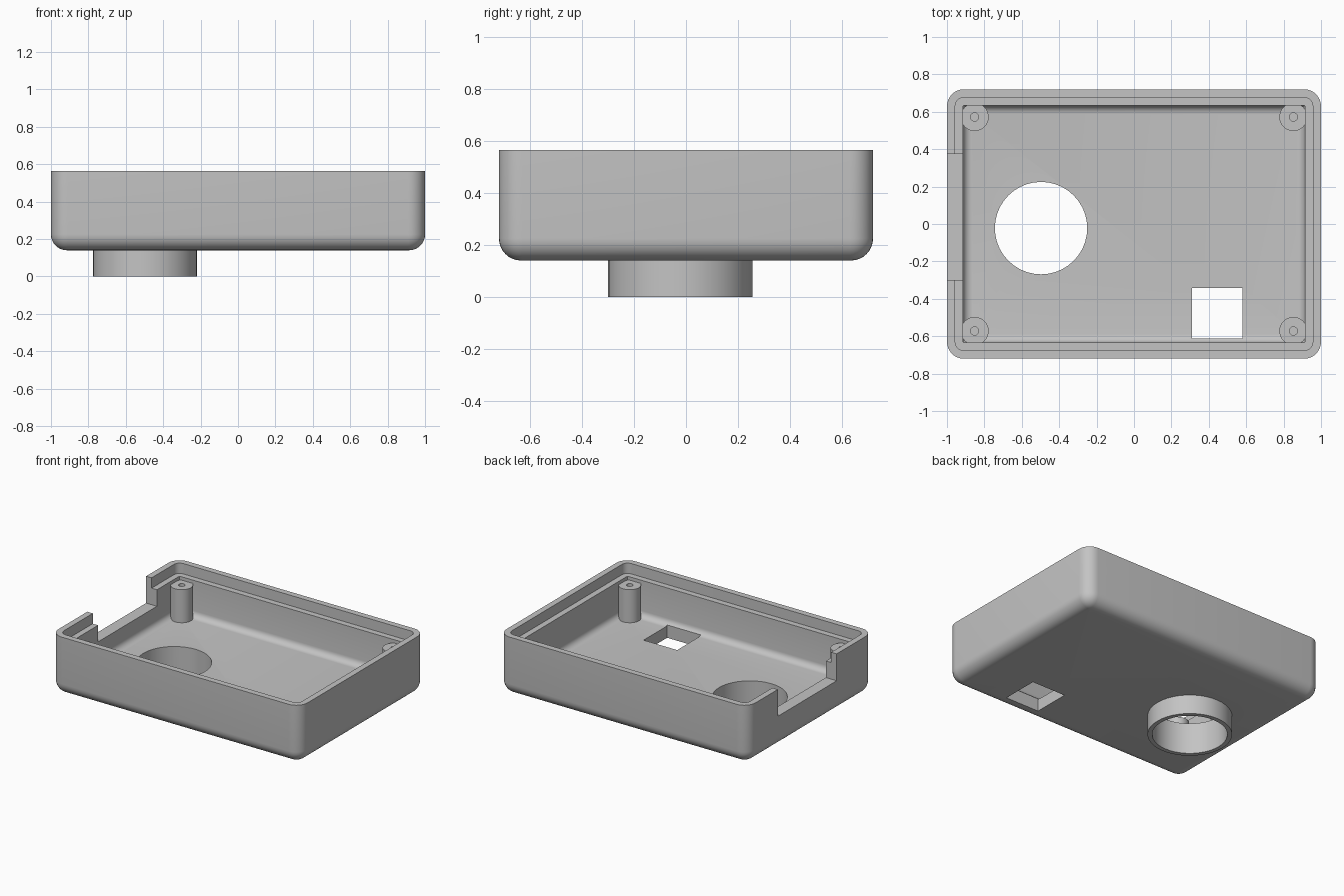
import bpy, bmesh, math

cube = bpy.data.objects.get("Cube")
if cube:
    bpy.data.objects.remove(cube, do_unlink=True)

HALF_X, HALF_Y, CORNER = 1.0, 0.72, 0.09
BASE, TOP, LEDGE, FLOOR = 0.14, 0.565, 0.49, 0.226
WALL, LIP = 0.087, 0.044
RING_AT = (-0.497, -0.022)

grey = bpy.data.materials.new("plain grey")
grey.use_nodes = True
grey.diffuse_color = (0.55, 0.55, 0.55, 1)
grey.node_tree.nodes["Principled BSDF"].inputs["Base Color"].default_value = (0.55, 0.55, 0.55, 1)


def rounded_loop(inset, z, steps=8):
    """Rounded rectangle, moved in from the outer outline by inset."""
    r = max(CORNER - inset, 0.004)
    cx, cy = HALF_X - inset - r, HALF_Y - inset - r
    pts = []
    for q, (sx, sy) in enumerate(((1, 1), (-1, 1), (-1, -1), (1, -1))):
        for i in range(steps + 1):
            a = math.pi / 2 * (q + i / steps)
            pts.append((sx * cx + r * math.cos(a), sy * cy + r * math.sin(a), z))
    return pts


def circle_loop(r, z, at=(0, 0), n=40):
    return [(at[0] + r * math.cos(2 * math.pi * i / n),
             at[1] + r * math.sin(2 * math.pi * i / n), z) for i in range(n)]


def loft(name, loops):
    """Closed solid skinned through loops of equal length."""
    bm = bmesh.new()
    rings = [[bm.verts.new(p) for p in loop] for loop in loops]
    n = len(rings[0])
    for a, b in zip(rings, rings[1:]):
        for i in range(n):
            j = (i + 1) % n
            bm.faces.new((a[i], a[j], b[j], b[i]))
    bm.faces.new(rings[0][::-1])
    bm.faces.new(rings[-1])
    bmesh.ops.recalc_face_normals(bm, faces=bm.faces)
    mesh = bpy.data.meshes.new(name)
    bm.to_mesh(mesh)
    bm.free()
    mesh.materials.append(grey)
    ob = bpy.data.objects.new(name, mesh)
    bpy.context.collection.objects.link(ob)
    return ob


def box(name, x0, x1, y0, y1, z0, z1):
    return loft(name, [[(x0, y0, z), (x1, y0, z), (x1, y1, z), (x0, y1, z)] for z in (z0, z1)])


def select_only(ob):
    bpy.ops.object.select_all(action='DESELECT')
    bpy.context.view_layer.objects.active = ob
    ob.select_set(True)


def combine(target, tool, operation):
    tool.hide_render = True
    mod = target.modifiers.new(operation.lower(), 'BOOLEAN')
    mod.operation, mod.solver, mod.object = operation, 'EXACT', tool
    select_only(target)
    bpy.ops.object.modifier_apply(modifier=mod.name)
    bpy.data.objects.remove(tool, do_unlink=True)


def smooth(ob):
    select_only(ob)
    bpy.ops.object.shade_smooth_by_angle(angle=math.radians(32))


# Open tray: outer fillet, outer wall, stepped rim, inner wall, inner fillet
loops = []
fillet, inner = 0.085, 0.045
for i in range(9):
    a = math.pi / 2 * i / 8
    loops.append(rounded_loop(fillet * (1 - math.sin(a)), BASE + fillet * (1 - math.cos(a))))
loops += [rounded_loop(0, TOP), rounded_loop(LIP, TOP),
          rounded_loop(LIP, LEDGE), rounded_loop(WALL, LEDGE)]
for i in range(7):
    a = math.pi / 2 * i / 6
    loops.append(rounded_loop(WALL + inner * (1 - math.cos(a)), FLOOR + inner * (1 - math.sin(a))))
tray = loft("tray", loops)

# Round collar under the floor, bored right through
combine(tray, loft("collar", [circle_loop(0.278, z, RING_AT) for z in (0, 0.18)]), 'UNION')
combine(tray, loft("collar_bore", [circle_loop(0.247, z, RING_AT) for z in (-0.1, 0.4)]), 'DIFFERENCE')

# Square floor opening and side wall notch
combine(tray, box("floor_opening", 0.31, 0.58, -0.612, -0.342, 0.05, 0.4), 'DIFFERENCE')
combine(tray, box("side_notch", -1.1, -0.85, -0.30, 0.375, 0.37, 0.7), 'DIFFERENCE')
smooth(tray)

# Screw posts with bored holes in the four corners
for side, sx in (("left", 1), ("right", -1)):
    for end, sy in (("front", -1), ("back", 1)):
        at = (sx * 0.852, sy * 0.572)
        post = loft(f"screw_post_{end}_{side}",
                    [circle_loop(r, z, at, 32) for r, z in
                     ((0.075, 0.2), (0.075, 0.466), (0.022, 0.466), (0.022, 0.24))])
        smooth(post)
